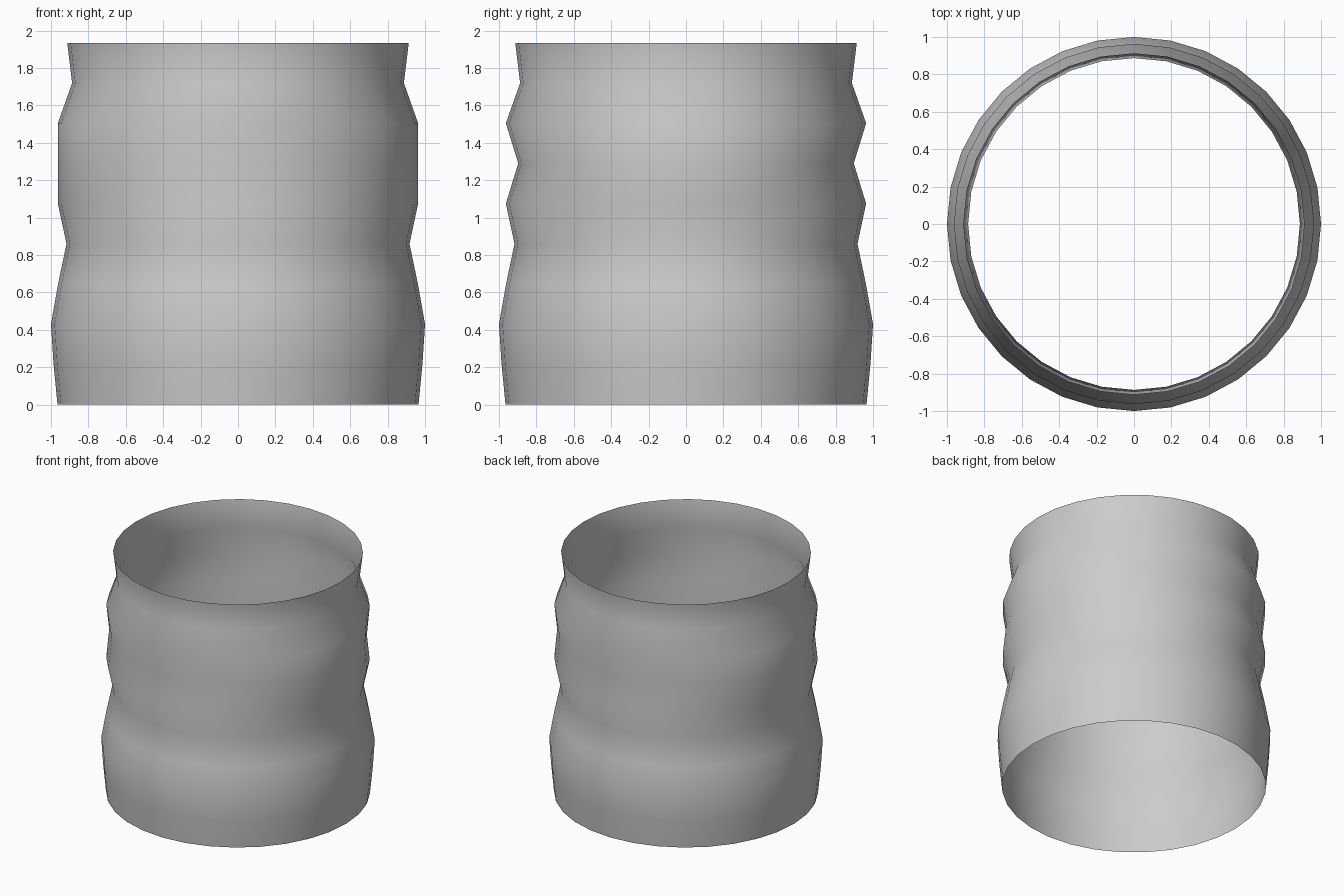
import bpy, bmesh, math

if "Cube" in bpy.data.objects:
    bpy.data.objects.remove(bpy.data.objects["Cube"])

SIDES = 32
STEP = 0.215
# (x radius, y radius) for each evenly spaced ring, bottom to top
RINGS = [(0.965, 0.965), (0.986, 0.986), (1.0, 1.0), (0.962, 0.962),
         (0.917, 0.917), (0.963, 0.963), (0.963, 0.897), (0.963, 0.963),
         (0.887, 0.887), (0.913, 0.913)]

# open, single-walled ribbed sleeve
bm = bmesh.new()
loops = []
for i, (rx, ry) in enumerate(RINGS):
    loops.append([bm.verts.new((rx * math.cos(2 * math.pi * k / SIDES),
                                ry * math.sin(2 * math.pi * k / SIDES),
                                i * STEP)) for k in range(SIDES)])
for low, high in zip(loops, loops[1:]):
    for k in range(SIDES):
        n = (k + 1) % SIDES
        bm.faces.new((low[k], low[n], high[n], high[k])).smooth = True

mesh = bpy.data.meshes.new("ribbed_sleeve")
bm.to_mesh(mesh)
bm.free()
sleeve = bpy.data.objects.new("ribbed_sleeve", mesh)
bpy.context.collection.objects.link(sleeve)
